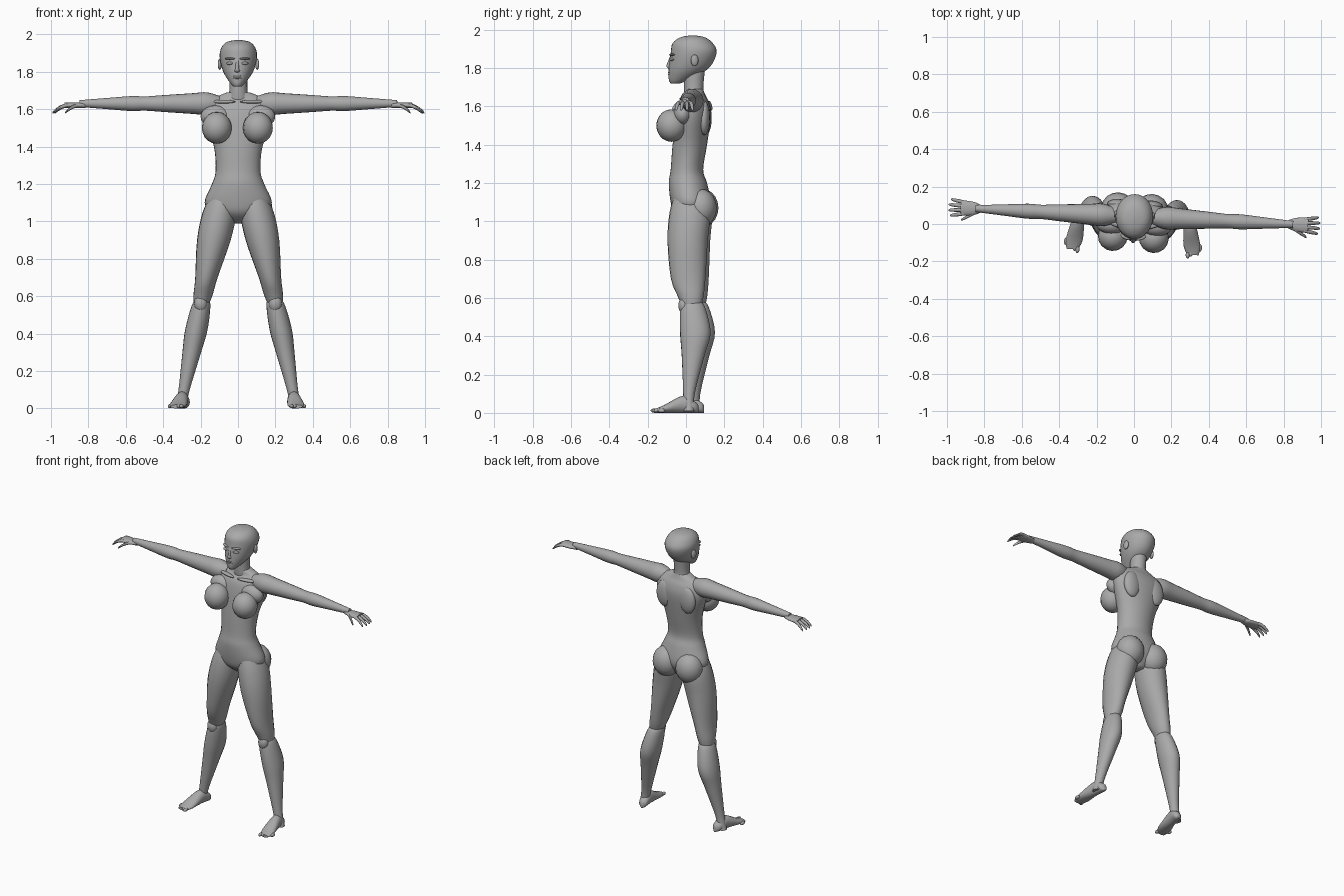
import bpy, bmesh, math
from mathutils import Matrix, Vector

default_cube = bpy.data.objects.get("Cube")
if default_cube:
    bpy.data.objects.remove(default_cube, do_unlink=True)

# One plain grey for the whole figure
grey = (.4, .4, .4, 1)
clay = bpy.data.materials.new("clay_grey")
clay.use_nodes = True
clay.diffuse_color = grey
clay.node_tree.nodes["Principled BSDF"].inputs["Base Color"].default_value = grey

# The figure stands turned slightly about the vertical axis
pose = Matrix.Rotation(-.05, 4, 'Z')


def finish(name, bm, side):
    """Mirror the part if it is a right one, then make it a smooth object."""
    bmesh.ops.scale(bm, vec=(side, 1, 1), verts=bm.verts)
    bm.transform(pose)
    bmesh.ops.recalc_face_normals(bm, faces=bm.faces)
    mesh = bpy.data.meshes.new(name)
    bm.to_mesh(mesh)
    bm.free()
    mesh.materials.append(clay)
    part = bpy.data.objects.new(name, mesh)
    bpy.context.collection.objects.link(part)
    bpy.ops.object.select_all(action='DESELECT')
    part.select_set(True)
    bpy.context.view_layer.objects.active = part
    bpy.ops.object.shade_smooth_by_angle(angle=math.radians(50))


def catmull_rom(before, start, end, after, t):
    slope_in = (end - before) / 2
    slope_out = (after - start) / 2
    rise = end - start
    bend = 3 * rise - 2 * slope_in - slope_out
    return start + t * (slope_in + t * (bend + t * (slope_in + slope_out - 2 * rise)))


def smooth_rows(rows, steps=4):
    padded = [rows[0], *rows, rows[-1]]
    result = []
    for window in zip(padded, padded[1:], padded[2:], padded[3:]):
        for step in range(steps):
            result.append([catmull_rom(*values, step / steps) for values in zip(*window)])
    return result + [rows[-1]]


def loft(name, axis, rows, section, side=1, sides=20):
    """Skin ellipses lying across the axis; section turns a row into centre and radii."""
    bm = bmesh.new()
    across = [k for k in range(3) if k != axis]
    rings = []
    for row in smooth_rows(rows):
        centre, radii = section(*row)
        ring = []
        for k in range(sides):
            angle = math.tau * k / sides
            point = Vector(centre)
            point[across[0]] += radii[0] * math.cos(angle)
            point[across[1]] += radii[1] * math.sin(angle)
            ring.append(bm.verts.new(point))
        rings.append(ring)
    for low, high in zip(rings, rings[1:]):
        for k in range(sides):
            bm.faces.new((low[k - 1], low[k], high[k], high[k - 1]))
    bm.faces.new(rings[0])
    bm.faces.new(rings[-1])
    finish(name, bm, side)


def blob(name, centre, radii, side=1, roll=0):
    bm = bmesh.new()
    bmesh.ops.create_uvsphere(bm, u_segments=16, v_segments=10, radius=1)
    turn = Matrix.Rotation(roll, 4, 'Z')
    bm.transform(Matrix.Translation(centre) @ turn @ Matrix.Diagonal((*radii, 1)))
    finish(name, bm, side)


# Rules that place each kind of cross-section
def trunk_section(z, half_width, front, back):
    return (0, (front + back) / 2, z), (half_width, (back - front) / 2)


def leg_section(z, half_width, front, back):
    centre, radii = trunk_section(z, half_width, front, back)
    return (.31 - .2 * z, centre[1], z), radii


def arm_section(x, radius):
    return (x, .04, 1.63), (radius, radius)


def palm_section(x, half_width):
    return (x, .04, 1.62), (half_width, .015)


def foot_section(y, half_width, thickness):
    return (.3 - .15 * y, y, thickness), (half_width, thickness)


# Trunk, neck and head
loft("torso", 2, [
    (.99, .04, 0, .07), (1.04, .13, -.06, .11), (1.1, .18, -.08, .13),
    (1.2, .14, -.09, .11), (1.27, .12, -.08, .09), (1.4, .13, -.07, .11),
    (1.55, .18, -.05, .13), (1.62, .18, -.03, .12), (1.66, .13, 0, .1),
    (1.69, .06, 0, .09)], trunk_section, sides=28)
loft("neck", 2, [(1.62, .08, 0, .11), (1.68, .05, -.01, .09), (1.8, .05, -.01, .1)],
     trunk_section)
loft("head", 2, [
    (1.72, .02, -.08, -.03), (1.74, .04, -.09, .02), (1.8, .08, -.09, .12),
    (1.88, .1, -.08, .16), (1.93, .09, -.07, .14), (1.96, .06, -.03, .1),
    (1.97, .01, .02, .05)], trunk_section, sides=28)

# Face
loft("nose", 2, [(1.87, .01, -.08, -.06), (1.82, .01, -.1, -.06),
                 (1.805, .016, -.1, -.06), (1.795, .01, -.09, -.06)], trunk_section)
for name, height in (("upper_lip", 1.777), ("lower_lip", 1.766)):
    blob(name, (0, -.08, height), (.024, .014, .006))
blob("chin", (0, -.07, 1.74), (.025, .02, .016))

for word, side in (("left", 1), ("right", -1)):
    blob(word + "_eye", (.04, -.07, 1.845), (.02, .014, .008), side, .35)
    blob(word + "_brow", (.04, -.07, 1.87), (.03, .014, .006), side, .35)
    blob(word + "_ear", (.1, .05, 1.84), (.01, .02, .03), side, .2)

    # Soft forms laid over the trunk
    blob(word + "_breast", (.11, -.07, 1.5), (.08, .08, .085), side)
    blob(word + "_chest_muscle", (.12, -.01, 1.56), (.08, .05, .06), side)
    blob(word + "_collarbone", (.08, -.01, 1.64), (.07, .014, .01), side, .25)
    blob(word + "_shoulder_blade", (.09, .1, 1.54), (.06, .03, .09), side)
    blob(word + "_buttock", (.09, .08, 1.07), (.09, .085, .1), side)

    # Legs splay outwards along a straight line
    loft(word + "_thigh", 2, [
        (1.16, .06, -.05, .08), (1.05, .09, -.08, .13), (.9, .09, -.09, .12),
        (.7, .06, -.07, .11), (.6, .05, -.03, .1), (.52, .03, 0, .08)], leg_section, side)
    loft(word + "_lower_leg", 2, [
        (.59, .03, 0, .08), (.55, .05, -.02, .11), (.42, .06, -.02, .14),
        (.3, .05, -.01, .11), (.1, .03, 0, .06), (.01, .03, 0, .06)], leg_section, side)
    blob(word + "_kneecap", (.2, 0, .56), (.035, .03, .045), side)
    loft(word + "_foot", 1, [
        (.08, .01, .02), (.06, .03, .03), (0, .035, .045), (-.1, .045, .02),
        (-.15, .03, .01)], foot_section, side)
    for toe in range(5):
        blob(f"{word}_toe_{toe + 1}", (.295 + .016 * toe, -.15 + .01 * toe, .012),
             (.011, .02, .011), side)

    # Arms held straight out
    loft(word + "_arm", 0, [
        (.1, .04), (.17, .06), (.25, .055), (.4, .045), (.5, .038), (.57, .04),
        (.7, .03), (.8, .022), (.85, .018)], arm_section, side)
    loft(word + "_palm", 0, [(.82, .02), (.86, .035), (.91, .04), (.93, .035)],
         palm_section, side)

    # Fingers fan out and droop towards their tips
    for finger in range(5):
        thumb = finger == 0
        root = .85 if thumb else .91
        length = .075 if thumb else .09 - .01 * abs(finger - 2.5)
        fan = -.6 if thumb else .12 * (finger - 2.5)

        def finger_section(along, radius):
            reach = length * along
            return ((root + reach, .02 * finger - .01 + .03 * thumb + fan * reach,
                     1.62 - .04 * along ** 2), (radius, radius))

        loft(f"{word}_thumb" if thumb else f"{word}_finger_{finger}", 0,
             [(0, .01), (.5, .01), (.9, .007), (1, .002)], finger_section, side, sides=8)
